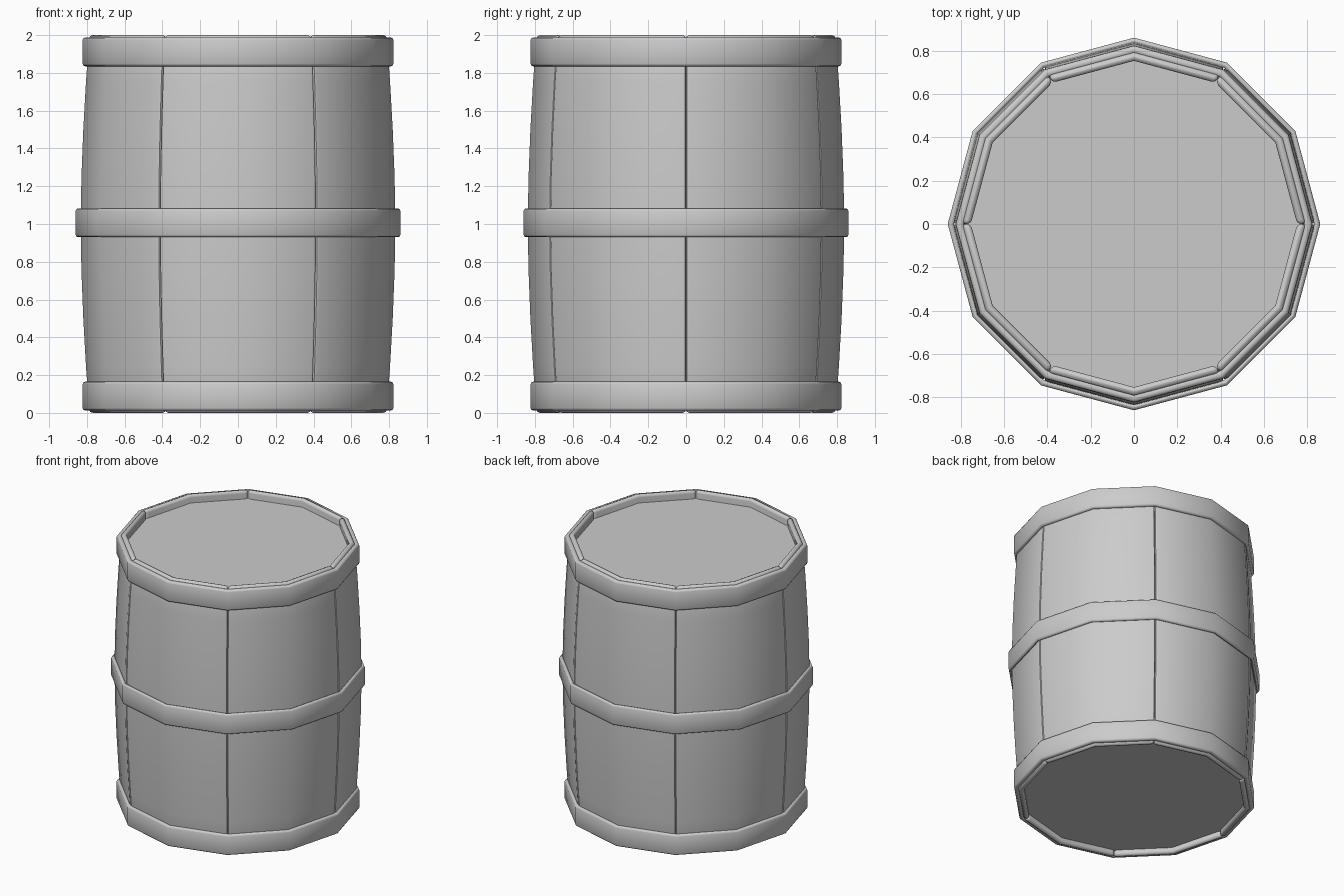
import bpy, bmesh, math

if "Cube" in bpy.data.objects:
    bpy.data.objects.remove(bpy.data.objects["Cube"])

grey = bpy.data.materials.new("plain grey")
grey.diffuse_color = (0.6, 0.6, 0.6, 1)
grey.use_nodes = True
grey.node_tree.nodes["Principled BSDF"].inputs["Base Color"].default_value = grey.diffuse_color


def polar(r, deg, z):
    a = math.radians(deg)
    return (r * math.cos(a), r * math.sin(a), z)


def finish(bm, name, bevel=0.0):
    bmesh.ops.recalc_face_normals(bm, faces=bm.faces[:])
    me = bpy.data.meshes.new(name)
    bm.to_mesh(me)
    bm.free()
    ob = bpy.data.objects.new(name, me)
    bpy.context.collection.objects.link(ob)
    me.materials.append(grey)
    bpy.ops.object.select_all(action='DESELECT')
    ob.select_set(True)
    bpy.context.view_layer.objects.active = ob
    if bevel:
        m = ob.modifiers.new("bevel", 'BEVEL')
        m.width = bevel
        m.segments = 2
        m.limit_method = 'ANGLE'
        m.angle_limit = math.radians(40)
        bpy.ops.object.modifier_apply(modifier=m.name)
    bpy.ops.object.shade_smooth_by_angle(angle=math.radians(50))
    return ob


def bulge(z):
    # outer radius of the barrel wall at height z
    return 0.838 - 0.046 * abs(z - 1) ** 1.7


# six staves, each folded once along its middle
LEVELS = 8
for i in range(6):
    bm = bmesh.new()
    loops = []
    for k in range(LEVELS + 1):
        z = 2 * k / LEVELS
        r = bulge(z)
        pts = [(r, 0), (r, 30), (r, 60), (r - 0.04, 60), (r - 0.04, 30), (r - 0.04, 0)]
        loops.append([bm.verts.new(polar(q, a + 60 * i, z)) for q, a in pts])
    for lo, hi in zip(loops, loops[1:]):
        for j in range(6):
            n = (j + 1) % 6
            bm.faces.new((lo[j], lo[n], hi[n], hi[j]))
    for l in (loops[0], loops[-1]):
        bm.faces.new((l[0], l[1], l[4], l[5]))
        bm.faces.new((l[1], l[2], l[3], l[4]))
    finish(bm, f"stave_{i + 1}", 0.018)


# twelve-sided hoops
def hoop(name, z0, z1, r_out, r_in):
    bm = bmesh.new()
    prof = [(r_out, z0), (r_out, z1), (r_in, z1), (r_in, z0)]
    rings = [[bm.verts.new(polar(r, 30 * s, z)) for r, z in prof] for s in range(12)]
    for s in range(12):
        a, b = rings[s], rings[(s + 1) % 12]
        for j in range(4):
            n = (j + 1) % 4
            bm.faces.new((a[j], b[j], b[n], a[n]))
    finish(bm, name, 0.014)


hoop("bottom_hoop", 0.012, 0.165, 0.823, 0.785)
hoop("middle_hoop", 0.93, 1.083, 0.86, 0.832)
hoop("top_hoop", 1.835, 1.988, 0.823, 0.785)


# recessed end boards
def board(name, z0, z1):
    bm = bmesh.new()
    lo, hi = [[bm.verts.new(polar(0.775, 30 * s, z)) for s in range(12)] for z in (z0, z1)]
    bm.faces.new(lo)
    bm.faces.new(hi)
    for s in range(12):
        n = (s + 1) % 12
        bm.faces.new((lo[s], lo[n], hi[n], hi[s]))
    finish(bm, name)


board("top_board", 1.90, 1.94)
board("bottom_board", 0.04, 0.08)
